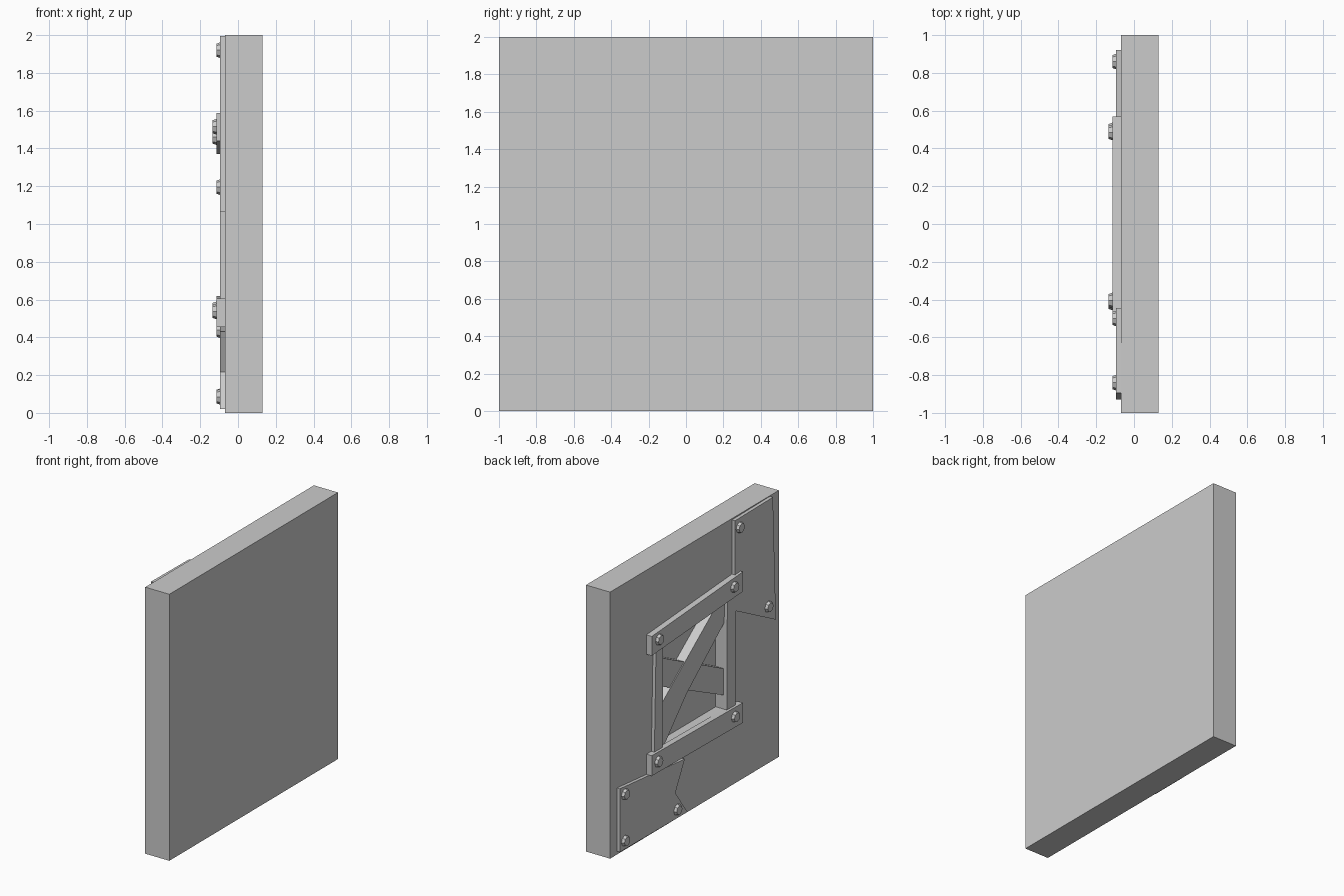
import bpy, bmesh, math
from mathutils import Matrix, Vector

if "Cube" in bpy.data.objects:
    bpy.data.objects.remove(bpy.data.objects["Cube"])

FACE = -0.07  # x of the detailed face of the slab


def finish(bm, name):
    bmesh.ops.recalc_face_normals(bm, faces=bm.faces)
    me = bpy.data.meshes.new(name)
    bm.to_mesh(me)
    bm.free()
    ob = bpy.data.objects.new(name, me)
    bpy.context.collection.objects.link(ob)
    return ob


def board(name, outline, x_front, x_back=FACE):
    """Flat board: a (y, z) outline extruded along x."""
    bm = bmesh.new()
    face = bm.faces.new([bm.verts.new((x_back, y, z)) for y, z in outline])
    ext = bmesh.ops.extrude_face_region(bm, geom=[face])
    verts = [v for v in ext["geom"] if isinstance(v, bmesh.types.BMVert)]
    bmesh.ops.translate(bm, verts=verts, vec=(x_front - x_back, 0, 0))
    return finish(bm, name)


def bolt(name, x, y, z):
    """Low tapered octagonal bolt head pointing to -x."""
    bm = bmesh.new()
    m = Matrix.Translation((x - 0.009, y, z)) @ Matrix.Rotation(-math.pi / 2, 4, 'Y')
    bmesh.ops.create_cone(bm, cap_ends=True, segments=8, radius1=0.042,
                          radius2=0.034, depth=0.022, matrix=m)
    return finish(bm, name)


# Wall slab with a window recess on the -x face
bm = bmesh.new()
bmesh.ops.create_cube(bm, size=1, matrix=Matrix.Translation((0.03, 0, 1)) @ Matrix.Diagonal((0.2, 2, 2, 1)))
side = min(bm.faces, key=lambda f: f.calc_center_median().x)
bmesh.ops.inset_region(bm, faces=[side], thickness=0.5)
for v in side.verts:
    v.co = (FACE, 0.42 if v.co.y > 0 else -0.352, 1.45 if v.co.z > 1 else 0.605)
ext = bmesh.ops.extrude_discrete_faces(bm, faces=[side])
bmesh.ops.translate(bm, verts=ext["faces"][0].verts, vec=(0.07, 0, 0))
finish(bm, "wall_slab")

# Metal patch plates
board("upper_plate", [(-0.445, 1.99), (-0.895, 1.995), (-0.93, 1.063), (-0.445, 1.315)], -0.095)
board("lower_plate", [(0.92, 0.50), (0.15, 0.43), (0.262, 0.217), (0.118, 0.02), (0.92, 0.025)], -0.095)

# Window frame: uprights behind the thicker rails
board("left_upright", [(0.49, 1.42), (0.405, 1.42), (0.417, 0.56), (0.512, 0.56)], -0.095)
board("right_upright", [(-0.355, 1.46), (-0.458, 1.46), (-0.452, 0.56), (-0.347, 0.56)], -0.095)
board("top_rail", [(0.57, 1.515), (-0.51, 1.588), (-0.51, 1.44), (0.57, 1.37)], -0.115)
board("bottom_rail", [(0.57, 0.62), (-0.51, 0.605), (-0.51, 0.455), (0.57, 0.468)], -0.115)

# Crossed boards inside the recess
board("cross_board", [(0.415, 1.285), (-0.35, 0.91), (-0.35, 0.71), (0.415, 1.07)], -0.065, 0.0)
board("diagonal_brace", [(0.415, 0.915), (-0.30, 1.448), (-0.35, 1.448), (-0.35, 1.255),
                         (0.095, 0.894), (0.36, 0.61), (0.415, 0.61)], -0.072, 0.0)

# Bolt heads
plate_bolts = [(-0.50, 1.92), (-0.84, 1.195), (0.86, 0.438), (0.86, 0.088), (0.24, 0.085)]
rail_bolts = [(0.485, 1.46), (-0.405, 1.515), (0.495, 0.548), (-0.415, 0.537)]
for i, (y, z) in enumerate(plate_bolts):
    bolt(f"plate_bolt_{i + 1}", -0.095, y, z)
for i, (y, z) in enumerate(rail_bolts):
    bolt(f"rail_bolt_{i + 1}", -0.115, y, z)
